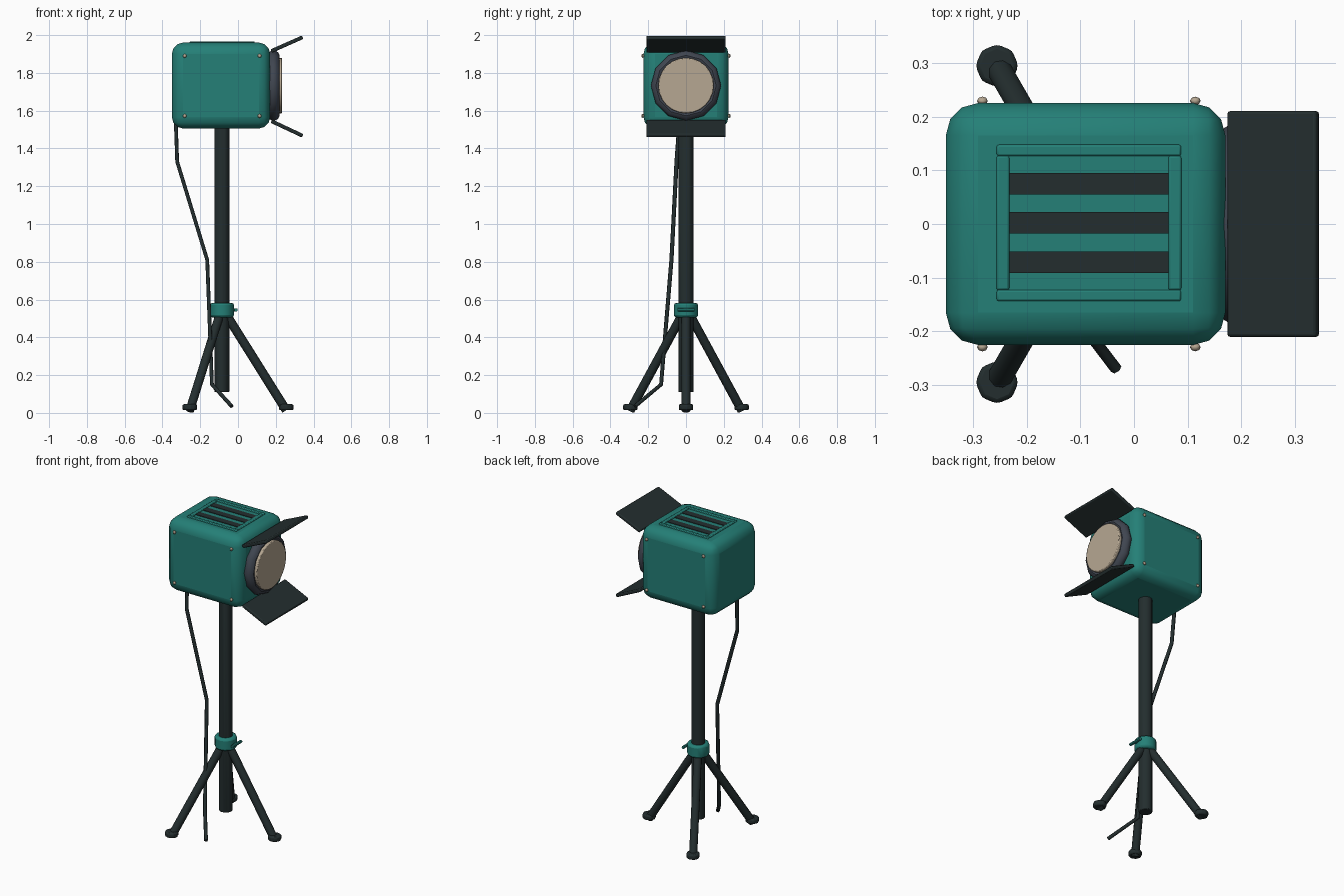
import bpy, bmesh, math
from mathutils import Vector, Matrix

cube = bpy.data.objects.get("Cube")
if cube:
    bpy.data.objects.remove(cube, do_unlink=True)


def material(name, rgb):
    m = bpy.data.materials.new(name)
    m.use_nodes = True
    m.diffuse_color = (*rgb, 1)
    m.node_tree.nodes["Principled BSDF"].inputs["Base Color"].default_value = (*rgb, 1)
    return m


TEAL = material("teal paint", (0.018, 0.215, 0.185))
DARK = material("dark metal", (0.017, 0.027, 0.028))
SLATE = material("slate rim", (0.05, 0.06, 0.08))
BEIGE = material("warm glass", (0.47, 0.39, 0.29))


def finish(name, bm, mat, bevel=0, segments=2):
    mesh = bpy.data.meshes.new(name)
    bmesh.ops.recalc_face_normals(bm, faces=bm.faces)
    bm.to_mesh(mesh)
    bm.free()
    ob = bpy.data.objects.new(name, mesh)
    bpy.context.collection.objects.link(ob)
    mesh.materials.append(mat)
    if bevel:
        mod = ob.modifiers.new("Bevel", "BEVEL")
        mod.width, mod.segments = bevel, segments
    bpy.ops.object.select_all(action="DESELECT")
    ob.select_set(True)
    bpy.context.view_layer.objects.active = ob
    bpy.ops.object.shade_smooth_by_angle(angle=math.radians(40))
    return ob


def box(name, center, size, mat, bevel=0, tilt=0, segments=2):
    bm = bmesh.new()
    bmesh.ops.create_cube(bm, size=1)
    bm.transform(Matrix.Translation(center) @ Matrix.Rotation(tilt, 4, "Y")
                 @ Matrix.Diagonal((*size, 1)))
    return finish(name, bm, mat, bevel, segments)


def rod(name, start, end, radius, mat, sides=12, bevel=0):
    a, b = Vector(start), Vector(end)
    bm = bmesh.new()
    bmesh.ops.create_cone(bm, cap_ends=True, segments=sides, radius1=radius,
                          radius2=radius, depth=(b - a).length)
    turn = (b - a).to_track_quat("Z", "Y").to_matrix().to_4x4()
    bm.transform(Matrix.Translation((a + b) / 2) @ turn)
    return finish(name, bm, mat, bevel, 2)


# Lamp housing
MID_Z = 1.733
box("lamp_housing", (-0.09, 0, MID_Z), (0.52, 0.45, 0.455), TEAL, 0.06, segments=3)

# Top vent: raised frame with dark slots
for y in (-0.133, 0.137):
    box("vent_frame_long", (-0.084, y, 1.96), (0.343, 0.021, 0.014), TEAL, 0.004)
for x in (-0.244, 0.076):
    box("vent_frame_short", (x, 0.002, 1.96), (0.024, 0.25, 0.014), TEAL, 0.004)
for y in (-0.071, 0.002, 0.075):
    box("vent_slot", (-0.084, y, 1.96), (0.296, 0.04, 0.008), DARK)

# Housing screws
for x in (-0.282, 0.114):
    for y in (-0.229, 0.229):
        for z in (1.572, 1.89):
            bm = bmesh.new()
            bmesh.ops.create_uvsphere(bm, u_segments=8, v_segments=6, radius=0.01)
            bm.transform(Matrix.Translation((x, y, z)) @ Matrix.Diagonal((1, 0.8, 1, 1)))
            finish("housing_screw", bm, BEIGE)

# Lens rim, a profile spun around the lens axis
profile = [(0.155, 0.16), (0.178, 0.167), (0.186, 0.18), (0.186, 0.195),
           (0.176, 0.212), (0.16, 0.22), (0.146, 0.216), (0.14, 0.2)]
bm = bmesh.new()
verts = [bm.verts.new((x, 0, r)) for r, x in profile]
edges = [bm.edges.new(pair) for pair in zip(verts, verts[1:])]
bmesh.ops.spin(bm, geom=verts + edges, cent=(0, 0, 0), axis=(1, 0, 0),
               angle=math.tau, steps=12, use_merge=True)
bmesh.ops.remove_doubles(bm, verts=bm.verts, dist=0.0001)
bm.transform(Matrix.Translation((0, 0, MID_Z)))
finish("lens_rim", bm, SLATE)
rod("lens", (0.16, 0, MID_Z), (0.234, 0, MID_Z), 0.147, BEIGE, 24, 0.005)

# Barn doors, hinged above and below the lens
for name, low, high in (("upper_barn_door", 1.917, 1.987), ("lower_barn_door", 1.543, 1.469)):
    dx, dz = 0.158, high - low
    box(name, (0.259, 0, (low + high) / 2), (math.hypot(dx, dz) + 0.008, 0.42, 0.02),
        DARK, 0.005, -math.atan2(dz, dx))

# Stand pole, collar and clamp lever
POLE_X = -0.085
rod("stand_pole", (POLE_X, 0, 0.11), (POLE_X, 0, 1.52), 0.04, DARK, 12, 0.005)
rod("leg_collar", (POLE_X, 0, 0.506), (POLE_X, 0, 0.582), 0.064, TEAL, 12, 0.012)
rod("clamp_screw", (POLE_X, 0, 0.545), (-0.01, 0, 0.545), 0.008, TEAL, 8)
rod("clamp_lever", (-0.01, -0.045, 0.545), (-0.01, 0.045, 0.545), 0.009, TEAL, 8)

# Tripod legs and feet
for angle in (0, math.tau / 3, -math.tau / 3):
    way = Vector((math.cos(angle), math.sin(angle), 0))
    base = Vector((POLE_X, 0, 0))
    foot = base + way * 0.34
    rod("tripod_leg", base + way * 0.02 + Vector((0, 0, 0.525)),
        foot + Vector((0, 0, 0.014)), 0.024, DARK, 10)
    rod("tripod_foot", foot + Vector((0, 0, 0.014)), foot + Vector((0, 0, 0.046)),
        0.04, DARK, 8, 0.008)

# Power cable
path = [(-0.33, -0.033, 1.56), (-0.322, -0.05, 1.33), (-0.163, -0.077, 0.81),
        (-0.138, -0.132, 0.15), (-0.033, -0.27, 0.035)]
curve = bpy.data.curves.new("power_cable", "CURVE")
curve.dimensions = "3D"
curve.bevel_depth, curve.bevel_resolution, curve.use_fill_caps = 0.011, 1, True
spline = curve.splines.new("POLY")
spline.points.add(len(path) - 1)
for point, co in zip(spline.points, path):
    point.co = (*co, 1)
curve.materials.append(DARK)
bpy.context.collection.objects.link(bpy.data.objects.new("power_cable", curve))
